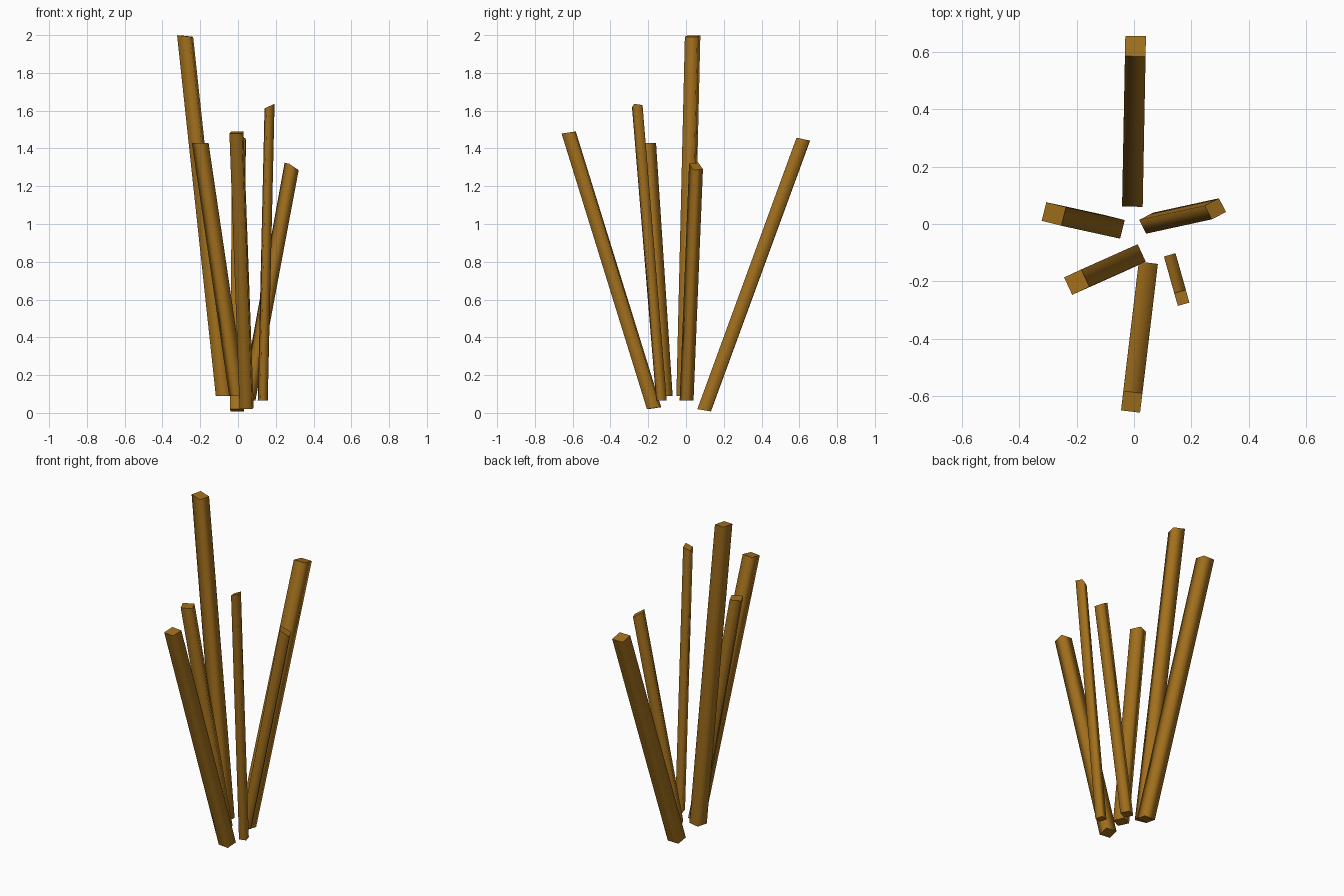
import bpy
from math import radians, cos, sin
from mathutils import Vector

if "Cube" in bpy.data.objects:
    bpy.data.objects.remove(bpy.data.objects["Cube"])

mat = bpy.data.materials.new("golden_brown")
mat.diffuse_color = (0.36, 0.16, 0.012, 1)
mat.use_nodes = True
mat.node_tree.nodes["Principled BSDF"].inputs["Base Color"].default_value = mat.diffuse_color


def end_ring(center, angle, radial, tangent, rise_r, rise_t):
    """Four corners of a stick end; rises tilt the cut along each axis."""
    a = radians(angle)
    r, t = Vector((cos(a), sin(a), 0)), Vector((-sin(a), cos(a), 0))
    return [Vector(center) + (r * radial * i + t * tangent * j
            + Vector((0, 0, rise_r * i + rise_t * j))) / 2
            for i, j in ((1, 1), (-1, 1), (-1, -1), (1, -1))]


def stick(name, low, high, angle, radial, tangent, low_rise, high_rise):
    verts = end_ring(low, angle, radial, tangent, *low_rise)
    verts += end_ring(high, angle, radial, tangent, *high_rise)
    faces = [(3, 2, 1, 0), (4, 5, 6, 7)]
    faces += [(k, (k + 1) % 4, (k + 1) % 4 + 4, k + 4) for k in range(4)]
    mesh = bpy.data.meshes.new(name)
    mesh.from_pydata(verts, [], faces)
    mesh.materials.append(mat)
    # Sides shade softly around the corners, cut ends stay crisp
    for p in mesh.polygons:
        p.use_smooth = p.index > 1
    for e in mesh.edges:
        e.use_edge_sharp = (e.vertices[0] < 4) == (e.vertices[1] < 4)
    ob = bpy.data.objects.new(name, mesh)
    bpy.context.collection.objects.link(ob)


# name, bottom centre, top centre, facing, thickness, width, end tilts
stick("tall_left_stick", (-0.075, -0.01, 0.09), (-0.28, 0.035, 1.995),
      166, 0.071, 0.067, (0, 0), (0.008, 0))
stick("front_left_stick", (-0.003, -0.115, 0.09), (-0.2, -0.203, 1.43),
      205, 0.066, 0.067, (0, 0), (0, 0))
stick("back_stick", (-0.005, 0.096, 0.014), (0.005, 0.621, 1.449),
      89, 0.071, 0.072, (-0.012, 0), (-0.015, 0))
stick("front_stick", (0.046, -0.169, 0.025), (-0.008, -0.621, 1.484),
      263, 0.068, 0.067, (-0.01, 0), (-0.01, 0))
stick("thin_right_stick", (0.131, -0.13, 0.065), (0.167, -0.258, 1.624),
      -74, 0.046, 0.042, (0, 0), (0.006, 0.018))
stick("right_stick", (0.055, 0.003, 0.065), (0.284, 0.053, 1.305),
      27, 0.056, 0.054, (0, 0), (-0.034, 0.006))
